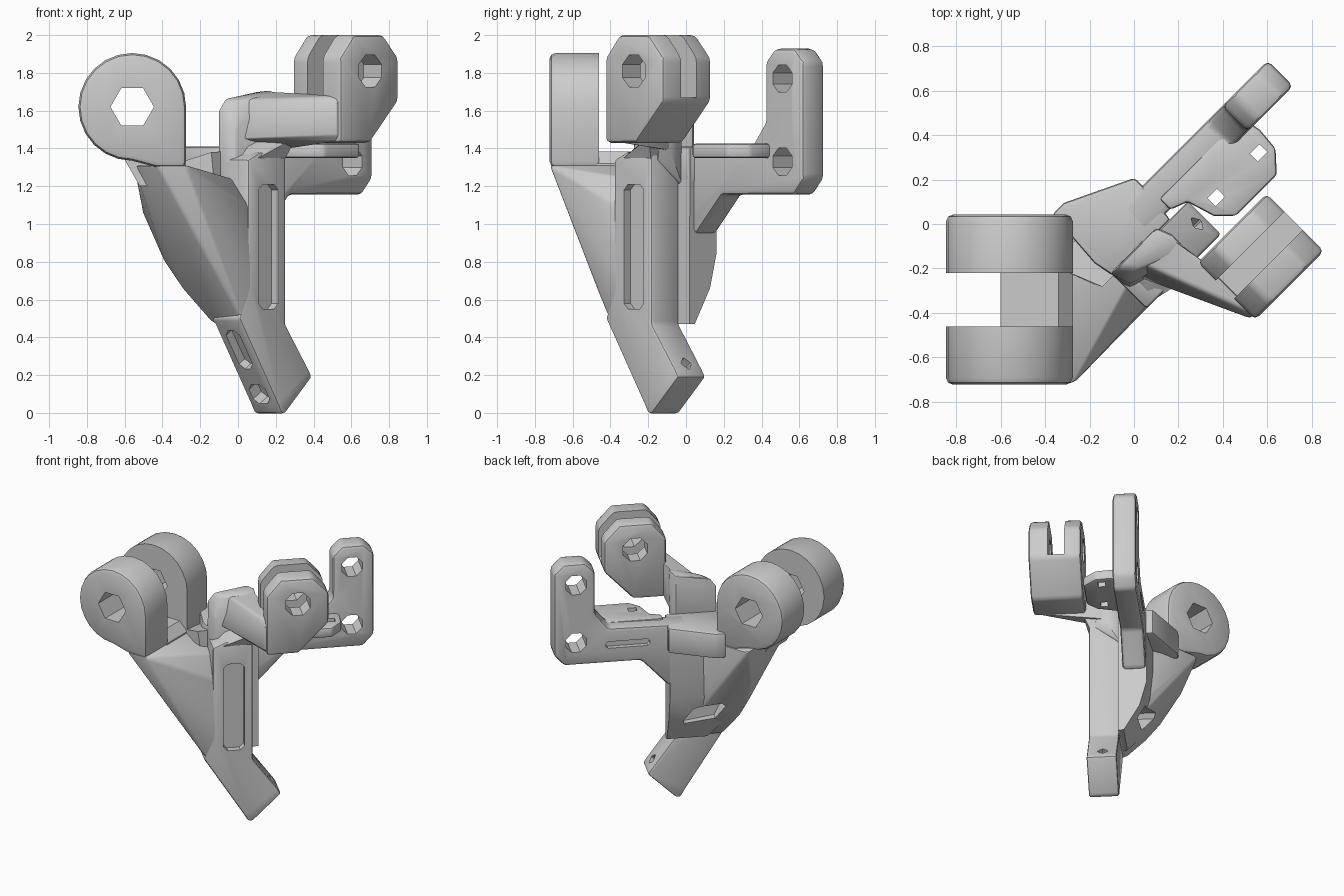
import bpy, bmesh, math
from mathutils import Vector

if "Cube" in bpy.data.objects:
    bpy.data.objects.remove(bpy.data.objects["Cube"])

R = math.sqrt(0.5)


# Diagonal frame: u runs right-and-back, v runs right-and-front
def W(u, v, z):
    return Vector(((u + v) * R, (u - v) * R, z))


def XY(x, y, z):
    return Vector((x, y, z))


def finish(bm, name):
    bmesh.ops.recalc_face_normals(bm, faces=bm.faces)
    me = bpy.data.meshes.new(name)
    bm.to_mesh(me)
    bm.free()
    o = bpy.data.objects.new(name, me)
    bpy.context.collection.objects.link(o)
    return o


def prism(name, pts, lo, hi, place):
    bm = bmesh.new()
    a = [bm.verts.new(place(p, q, lo)) for p, q in pts]
    b = [bm.verts.new(place(p, q, hi)) for p, q in pts]
    n = len(pts)
    bm.faces.new(a)
    bm.faces.new(b)
    for i in range(n):
        bm.faces.new((a[i], a[(i + 1) % n], b[(i + 1) % n], b[i]))
    return finish(bm, name)


def hull(name, pts):
    bm = bmesh.new()
    for p in pts:
        bm.verts.new(p)
    res = bmesh.ops.convex_hull(bm, input=bm.verts)
    junk = [g for g in set(res['geom_interior'] + res['geom_unused']) if isinstance(g, bmesh.types.BMVert)]
    bmesh.ops.delete(bm, geom=junk, context='VERTS')
    bmesh.ops.dissolve_limit(bm, angle_limit=math.radians(3), verts=bm.verts, edges=bm.edges)
    return finish(bm, name)


def apply_mods(o):
    dg = bpy.context.evaluated_depsgraph_get()
    me = bpy.data.meshes.new_from_object(o.evaluated_get(dg))
    o.modifiers.clear()
    o.data = me


def bevel(o, w=0.025):
    m = o.modifiers.new('round', 'BEVEL')
    m.width, m.segments, m.limit_method = w, 2, 'ANGLE'
    m.angle_limit = math.radians(35)
    apply_mods(o)
    return o


def cut(o, *cutters):
    for c in cutters:
        m = o.modifiers.new('cut', 'BOOLEAN')
        m.operation, m.solver, m.object = 'DIFFERENCE', 'EXACT', c
        apply_mods(o)
    for c in cutters:
        bpy.data.objects.remove(c)


def ring(cx, cy, r, n, start=0.0):
    return [(cx + r * math.cos(start + 2 * math.pi * i / n),
             cy + r * math.sin(start + 2 * math.pi * i / n)) for i in range(n)]


def rect(a0, a1, b0, b1, c=0.0):
    if not c:
        return [(a0, b0), (a1, b0), (a1, b1), (a0, b1)]
    return [(a0 + c, b0), (a1 - c, b0), (a1, b0 + c), (a1, b1 - c),
            (a1 - c, b1), (a0 + c, b1), (a0, b1 - c), (a0, b0 + c)]


uz = lambda u, z, v: W(u, v, z)      # profile in u-z, extruded along v
uv = lambda u, v, z: W(u, v, z)      # profile in u-v, extruded along z
xz = lambda x, z, y: XY(x, y, z)     # profile in x-z, extruded along y

# Large round hinge with a gap and a six-sided bore
prof = [(-0.56 + 0.285 * math.cos(math.radians(a)), 1.62 + 0.285 * math.sin(math.radians(a)))
        for a in range(0, 271, 15)] + [(-0.43, 1.30), (-0.275, 1.30)]
hinge = bevel(prism('round_hinge', prof, -0.722, 0.042, xz), 0.03)
cut(hinge, prism('c', rect(-1, 0, 1.2, 2.1), -0.46, -0.22, xz),
    prism('c', ring(-0.56, 1.62, 0.115, 6), -1, 1, xz))
prism('hinge_web', [(-0.52, 1.2), (-0.275, 1.2), (-0.275, 1.32), (-0.34, 1.385), (-0.6, 1.385), (-0.6, 1.34)],
      -0.47, -0.2, xz)

# Swept arm carrying the hinge
top = [XY(x, y, 1.31) for x, y in ((-0.43, -0.72), (-0.275, -0.72), (-0.55, -0.45),
                                   (-0.55, 0.04), (-0.275, 0.04))]
low = [W(-0.27, 0.1, 0.47), W(-0.25, 0.305, 0.46), W(0.04, 0.1, 0.46), W(0.04, 0.305, 0.46)]
mid = [XY(-0.5, -0.08, 1.05), XY(-0.39, -0.18, 0.8), XY(-0.29, -0.22, 0.65), XY(-0.15, -0.24, 0.49),
       W(-0.23, 0.3, 1.1), W(0.04, 0.1, 1.2)]
arm = bevel(hull('hinge_arm', top + low + mid), 0.015)

# Rear body, bulging backward as it rises
body = hull('rear_body', [W(u, v, z) for u, v, z in [
    (0.125, 0.1, 0.47), (0.125, 0.06, 0.47), (-0.18, 0.1, 0.47), (-0.16, 0.06, 0.47),
    (0.13, -0.05, 0.66), (-0.3, -0.04, 0.66), (0.13, -0.1, 0.85), (-0.4, -0.1, 0.82),
    (0.13, -0.1, 1.38), (0.13, 0.1, 1.4), (-0.3, 0.1, 1.38), (-0.4, -0.15, 1.3)]])
for o in (body, arm):
    cut(o, prism('c', [(0.02, 0.62), (-0.2, 0.65), (-0.26, 0.77), (-0.23, 0.8), (-0.04, 0.75), (0.02, 0.66)],
                 -0.5, 0.02, uz))

# Shelf between the bracket and the hinge
bevel(hull('top_shelf', [W(u, v, z) for z in (1.22, 1.41) for u, v in [
    (0.148, -0.09), (0.148, -0.145), (-0.156, -0.29), (-0.23, -0.29), (-0.25, 0.0),
    (-0.23, 0.1), (0.13, 0.1)]]), 0.015)

# Column running down into the angled foot
col = bevel(prism('column_and_foot', [
    (-0.23, 1.34), (-0.23, 0.65), (-0.295, 0.5), (-0.01, 0.05), (0.02, -0.002), (0.05, -0.002),
    (0.25, 0.19), (0.225, 0.23), (0.05, 0.47), (0.05, 1.38), (-0.14, 1.38)], 0.1, 0.309, uz), 0.02)
for o in (col, arm):
    cut(o, prism('c', rect(-0.155, -0.008, 0.55, 1.21, 0.03), 0.26, 0.5, uz))


# Pockets in the foot, cut square to its sloping surfaces
def foot_pocket(u, z, half_long, half_wide, du, dz, depth):
    along, inward = Vector((-dz, du)).normalized(), Vector((du, dz)).normalized()

    def place(a, v, d):
        p = Vector((u, z)) + along * a + inward * d
        return W(p.x, v, p.y)
    return prism('c', rect(-half_long, half_long, 0.2 - half_wide, 0.2 + half_wide, 0.03),
                 -0.15, depth, place)


cut(col, foot_pocket(-0.19, 0.335, 0.12, 0.05, 0.84, 0.54, 0.05),
    foot_pocket(-0.04, 0.1, 0.06, 0.06, 0.84, 0.54, 0.07),
    foot_pocket(0.2, 0.26, 0.035, 0.035, -0.83, -0.56, 0.08))

# Upright L-shaped bracket
brk = bevel(prism('upright_bracket', [
    (0.0, 1.41), (0.0, 0.95), (0.14, 0.95), (0.33, 1.155), (0.87, 1.155), (0.945, 1.24), (0.945, 1.86),
    (0.875, 1.928), (0.725, 1.928), (0.655, 1.86), (0.655, 1.54), (0.56, 1.42)], -0.095, 0.068, uz))
cut(brk, prism('c', ring(0.79, 1.77, 0.078, 8, math.pi / 8), -1, 1, uz),
    prism('c', ring(0.79, 1.33, 0.078, 8, math.pi / 8), -1, 1, uz),
    prism('c', rect(0.27, 0.58, 1.27, 1.32, 0.015), -0.3, -0.06, uz))

# Thin side flange with two square holes
fl = bevel(prism('side_flange', [(0.16, 0.0), (0.68, 0.0), (0.70, 0.1), (0.69, 0.21), (0.61, 0.298),
                                 (0.35, 0.298), (0.28, 0.23), (0.24, 0.1), (0.16, 0.07)], 1.35, 1.425, uv), 0.015)
cut(fl, *[prism('c', rect(u - 0.03, u + 0.03, v - 0.025, v + 0.025), 1.2, 1.6, uv)
          for u, v in ((0.622, 0.17), (0.346, 0.177))])

# Forked clevis
fork = bevel(prism('fork', [(0.08, 1.43), (0.08, 1.88), (0.18, 2.0), (0.41, 2.0), (0.518, 1.88),
                            (0.518, 1.65), (0.31, 1.43)], 0.325, 0.69, uz))
cut(fork, prism('c', rect(-0.5, 1, 1.67, 2.3), 0.44, 0.555, uz),
    prism('c', ring(0.3, 1.81, 0.092, 8, math.pi / 8), -1, 1, uz))

# Arm that joins the column head to the fork
bevel(hull('fork_arm_root', [W(u, v, z) for u, v, z in [
    (-0.235, 0.08, 1.2), (0.06, 0.08, 1.2), (-0.235, 0.08, 1.6), (-0.19, 0.085, 1.66), (0.06, 0.085, 1.7),
    (-0.22, 0.2, 1.2), (0.085, 0.2, 1.38), (-0.15, 0.15, 1.66), (0.09, 0.16, 1.71), (-0.2, 0.18, 1.5),
    (0.085, 0.25, 1.69), (0.05, 0.27, 1.34)]]), 0.02)
bevel(hull('fork_arm', [W(u, v, z) for u, v, z in [
    (-0.1, 0.15, 1.66), (0.07, 0.15, 1.7), (-0.16, 0.17, 1.45), (0.07, 0.12, 1.38),
    (0.1, 0.67, 1.68), (0.07, 0.67, 1.64), (0.07, 0.67, 1.47), (0.1, 0.67, 1.44),
    (0.1, 0.33, 1.44), (0.1, 0.33, 1.69)]]), 0.02)
hull('column_cap', [W(u, v, z) for u, v, z in [
    (-0.2, 0.14, 1.33), (0.04, 0.14, 1.33), (-0.2, 0.3, 1.33), (0.04, 0.3, 1.33),
    (-0.1, 0.16, 1.45), (0.08, 0.16, 1.46), (0.08, 0.36, 1.46), (-0.02, 0.3, 1.44)]])

# Smooth the small bevels while keeping flat faces crisp
bpy.ops.object.select_all(action='DESELECT')
for o in bpy.context.scene.objects:
    o.select_set(True)
    bpy.context.view_layer.objects.active = o
bpy.ops.object.shade_smooth_by_angle(angle=math.radians(30))
